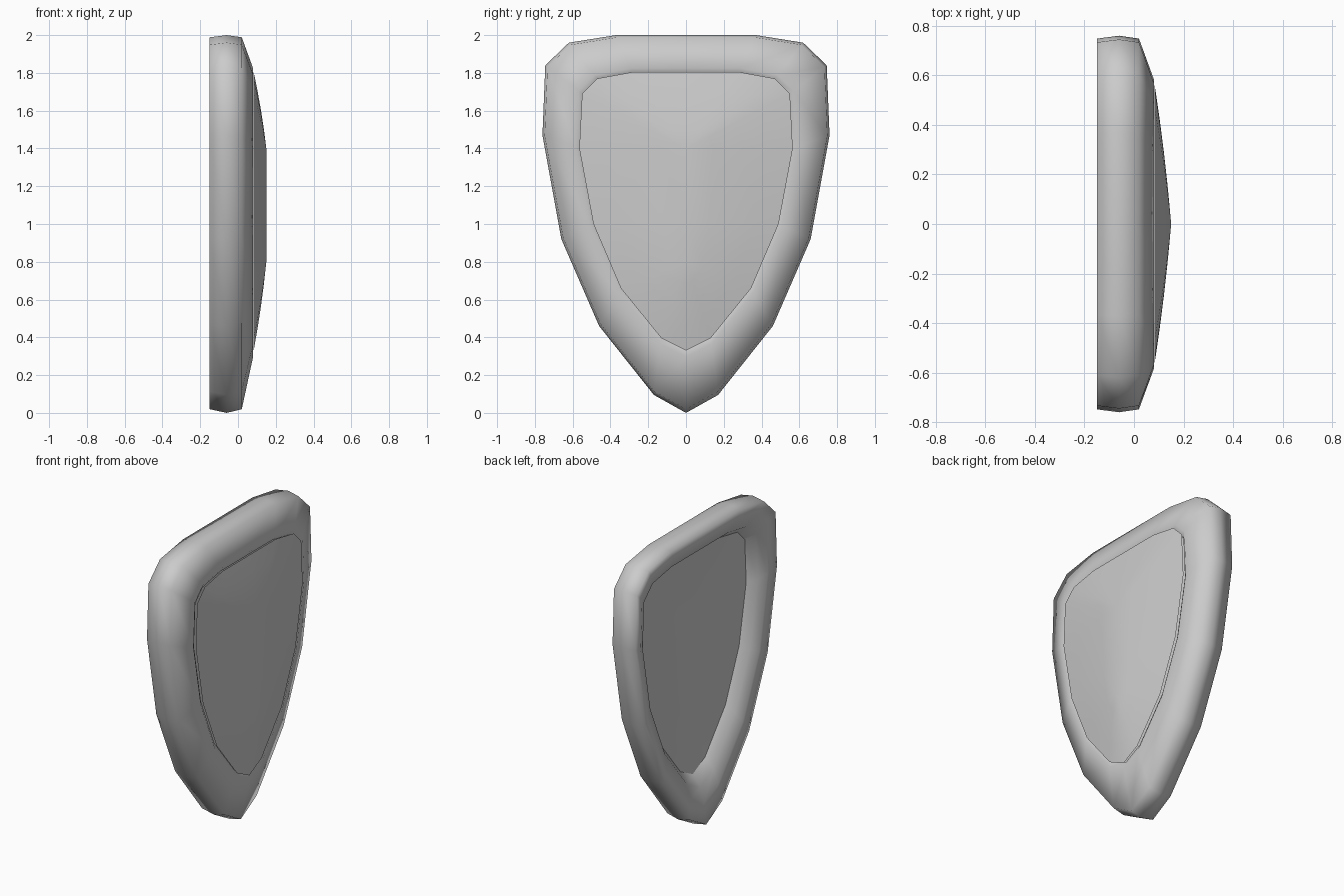
import bpy
import bmesh
from mathutils import Vector

cube = bpy.data.objects.get("Cube")
if cube:
    bpy.data.objects.remove(cube, do_unlink=True)

grey = bpy.data.materials.new("plain grey")
grey.use_nodes = True
grey.diffuse_color = (0.6, 0.6, 0.6, 1)
grey.node_tree.nodes["Principled BSDF"].inputs["Base Color"].default_value = (0.6, 0.6, 0.6, 1)

# Half outlines as (y, z), from the bottom tip up to the top centre
OUTER = [(0, 0), (.17, .095), (.46, .46), (.66, .92), (.76, 1.47),
         (.745, 1.84), (.62, 1.96), (.37, 2), (0, 2)]
INNER = [(0, .33), (.13, .395), (.345, .66), (.49, 1), (.565, 1.4),
         (.55, 1.69), (.47, 1.77), (.28, 1.805), (0, 1.805)]


def full_loop(half):
    """Mirror a half outline into a closed loop."""
    points = half + [(-y, z) for y, z in half[-2:0:-1]]
    return [Vector((0, y, z)) for y, z in points]


def at_x(points, x):
    return [Vector((x, p.y, p.z)) for p in points]


def blend(a, b, t):
    return [p.lerp(q, t) for p, q in zip(a, b)]


def build(name, rings):
    """Skin consecutive rings of points into a smooth surface."""
    bm = bmesh.new()
    loops = [[bm.verts.new(p) for p in ring] for ring in rings]
    for a, b in zip(loops, loops[1:]):
        for i in range(len(a)):
            j = (i + 1) % len(a)
            bm.faces.new((a[i], a[j], b[j], b[i]))
    bmesh.ops.remove_doubles(bm, verts=bm.verts, dist=0.0005)
    for face in bm.faces:
        face.smooth = True
    mesh = bpy.data.meshes.new(name)
    bm.to_mesh(mesh)
    bm.free()
    mesh.materials.append(grey)
    obj = bpy.data.objects.new(name, mesh)
    bpy.context.collection.objects.link(obj)


outer, inner = full_loop(OUTER), full_loop(INNER)
ridge = [Vector((0, 0, min(max(p.z, .8), 1.4))) for p in inner]


def dome(edge_x, height):
    """Rings from the inner outline up to a short vertical ridge."""
    return [at_x(blend(inner, ridge, t), edge_x + height * t * (1.3 - .3 * t))
            for t in (0, .25, .5, .75, 1)]


# Rim section: (x, fraction of the way from outer to inner outline)
section = [(-.05, 1), (-.105, .78), (-.135, .45), (-.15, .06), (-.06, 0),
           (.02, .06), (.08, .9), (.062, 1.05)]
build("shield_rim", [at_x(blend(outer, inner, s), x) for x, s in section])

# Domed front panel, and the back panel hollowed to follow it
build("front_panel", dome(.083, .067))
build("back_panel", dome(-.05, .04)[::-1])
